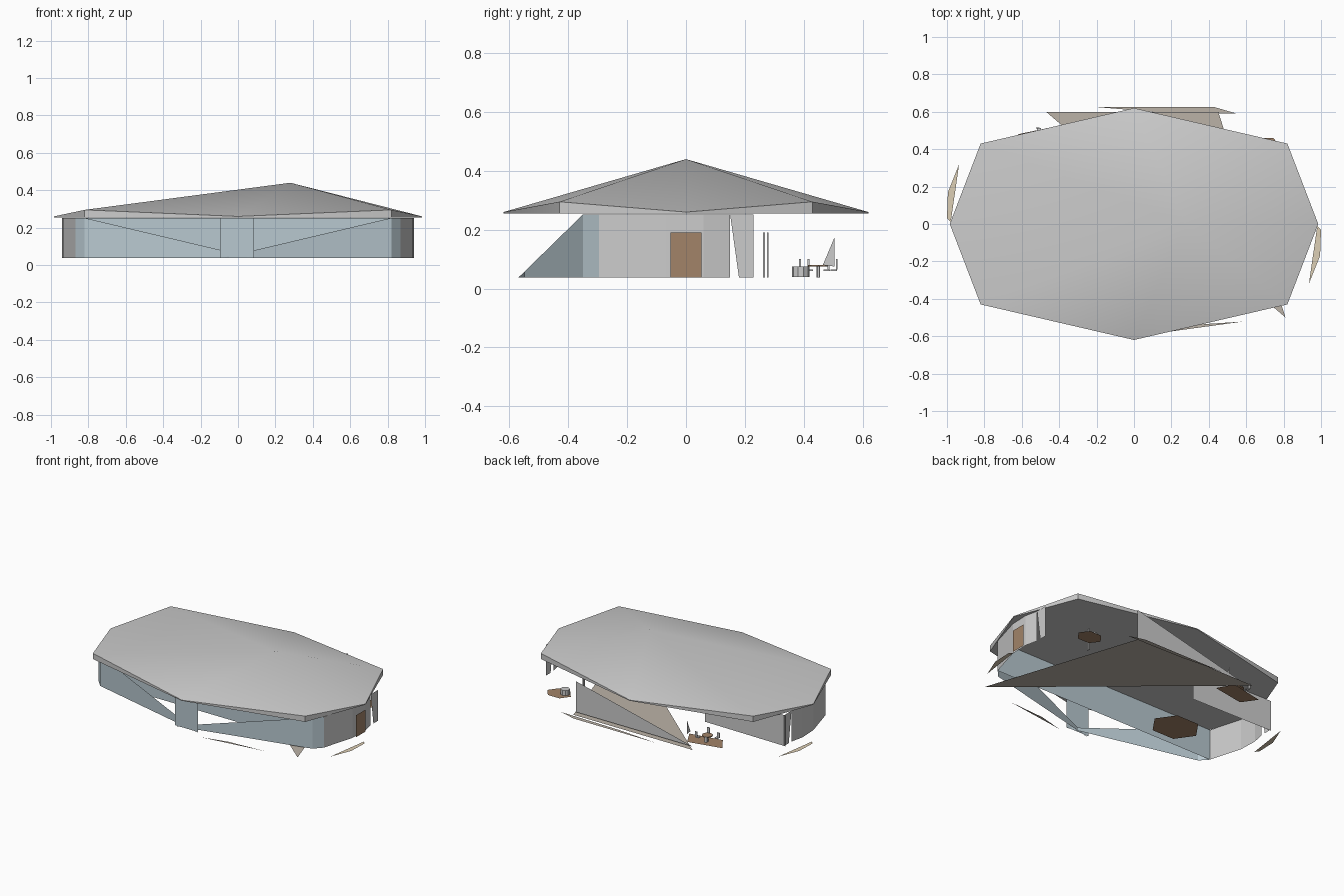
import bpy, math

if "Cube" in bpy.data.objects:
    bpy.data.objects.remove(bpy.data.objects["Cube"])

def mat(name, col):
    m = bpy.data.materials.new(name)
    m.diffuse_color = (*col, 1)
    m.use_nodes = True
    m.node_tree.nodes["Principled BSDF"].inputs["Base Color"].default_value = m.diffuse_color
    return m

GLASS = mat("glass", (0.48, 0.58, 0.63))
WOOD = mat("wood", (0.36, 0.23, 0.14))
STONE = mat("stone", (0.50, 0.45, 0.39))
SAND = mat("sand", (0.72, 0.62, 0.46))

def mesh(name, verts, faces, m=None):
    me = bpy.data.meshes.new(name)
    me.from_pydata(verts, [], faces)
    me.update()
    ob = bpy.data.objects.new(name, me)
    bpy.context.collection.objects.link(ob)
    if m:
        me.materials.append(m)
    return ob

def flat(name, pts, z, m=None):
    return mesh(name, [(x, y, z) for x, y in pts], [range(len(pts))], m)

Z0, Z1 = 0.037, 0.252

def wall(name, path, m=None, z0=Z0, z1=Z1):
    n = len(path)
    v = [(x, y, z0) for x, y in path] + [(x, y, z1) for x, y in path]
    return mesh(name, v, [(i, i + 1, n + i + 1, n + i) for i in range(n - 1)], m)

def drum(name, x, y, z, r, h, sides=6, m=None):
    bpy.ops.mesh.primitive_cylinder_add(vertices=sides, radius=r, depth=h, location=(x, y, z + h / 2))
    ob = bpy.context.object
    ob.name = name
    if m:
        ob.data.materials.append(m)

def box(name, x, y, z, sx, sy, sz, m=None):
    bpy.ops.mesh.primitive_cube_add(size=1, location=(x, y, z + sz / 2))
    ob = bpy.context.object
    ob.name = name
    ob.scale = (sx, sy, sz)
    if m:
        ob.data.materials.append(m)

# Faceted roof: off-centre apex, fascia that is tallest at the four corners
rim = [(0.985, 0, 0.26), (0.82, 0.43, 0.295), (0, 0.62, 0.26), (-0.82, 0.43, 0.295),
       (-0.985, 0, 0.26), (-0.82, -0.43, 0.295), (0, -0.62, 0.26), (0.82, -0.43, 0.295)]
n = len(rim)
verts = rim + [(x, y, 0.255) for x, y, z in rim] + [(0.28, 0, 0.44)]
faces = [(i, (i + 1) % n, 2 * n) for i in range(n)]
faces += [(n + i, n + (i + 1) % n, (i + 1) % n, i) for i in range(n)]
faces.append(tuple(reversed(range(n, 2 * n))))
roof = mesh("roof", verts, faces)
bpy.context.view_layer.objects.active = roof
roof.select_set(True)
bpy.ops.object.shade_smooth_by_angle(angle=math.radians(30))

# Front glazing: long inner pane, centre bay and triangular outer panes
wall("inner_glass", [(-0.87, -0.295), (0.87, -0.295)], GLASS)
wall("centre_bay", [(-0.095, -0.56), (0.085, -0.56)], GLASS)
for s, side in ((1, "right"), (-1, "left")):
    mesh(side + "_glass", [(-0.09 * s, -0.57, Z0), (0.82 * s, -0.35, Z0), (0.82 * s, -0.35, Z1)],
         [(0, 1, 2)], GLASS)
    wall(side + "_corner_glass", [(0.82 * s, -0.35), (0.87 * s, -0.295)], GLASS)
    # End walls
    wall(side + "_end_wall", [(0.87 * s, -0.295), (0.935 * s, -0.07), (0.94 * s, 0.06), (0.92 * s, 0.15)])
    mesh(side + "_wall_fin", [(0.92 * s, 0.15, Z1), (0.92 * s, 0.23, Z1), (0.92 * s, 0.23, Z0),
                             (0.92 * s, 0.18, Z0)], [(0, 1, 2, 3)])
    # Ground slivers at the ends
    mesh(side + "_path", [(0.98 * s, -0.01 * s, 0.0), (1.0 * s, -0.03 * s, 0.0), (0.995 * s, -0.17 * s, 0.0),
                          (0.935 * s, -0.32 * s, 0.0)], [(0, 1, 2, 3)], SAND)

wall("door", [(0.948, -0.053), (0.948, 0.052)], WOOD, Z0, 0.19)

# Rear partitions
wall("rear_partition", [(-0.93, 0.23), (-0.30, 0.22)])
mesh("rear_wall", [(0.45, 0.57, Z1), (0.45, 0.57, Z0), (-0.45, 0.57, Z0)], [(0, 1, 2)])

# Floor and terrace pieces
flat("floor", [(-0.47, 0.6), (0.45, 0.6), (0.81, -0.5)], 0.03, STONE)
flat("rear_terrace", [(-0.2, 0.625), (0.43, 0.625), (0.55, 0.59), (0.1, 0.6)], 0.018, STONE)
flat("front_step", [(0.12, -0.585), (0.58, -0.522), (0.3, -0.54)], 0.02, STONE)
flat("rear_rug", [(-0.62, 0.48), (-0.38, 0.53), (-0.32, 0.42), (-0.55, 0.38)], 0.036, WOOD)
flat("round_rug", [(-0.44 + 0.17 * math.cos(k * math.pi / 3), -0.12 + 0.14 * math.sin(k * math.pi / 3))
                   for k in range(6)], 0.036, WOOD)

# Furniture
drum("round_tub", 0.66, 0.39, 0.04, 0.03, 0.035, 10)
flat("tub_mat", [(0.70 + 0.09 * math.cos(k * math.pi / 3), 0.40 + 0.07 * math.sin(k * math.pi / 3))
                 for k in range(6)], 0.036, WOOD)
drum("dining_table", -0.48, 0.45, 0.075, 0.035, 0.006, 8, WOOD)
drum("table_leg", -0.48, 0.45, 0.037, 0.006, 0.04)
for k in range(4):
    a = k * math.pi / 2 + 0.5
    x, y = -0.48 + 0.06 * math.cos(a), 0.45 + 0.06 * math.sin(a)
    box("chair_seat", x, y, 0.06, 0.022, 0.022, 0.005)
    box("chair_back", x + 0.011 * math.cos(a), y + 0.011 * math.sin(a), 0.065, 0.018, 0.006, 0.035)
for y in (0.265, 0.278):
    box("slim_post", 0.60, y, Z0, 0.008, 0.006, 0.153)
mesh("rear_screen", [(-0.36, 0.465, 0.08), (-0.36, 0.505, 0.075), (-0.36, 0.505, 0.175)], [(0, 1, 2)])
